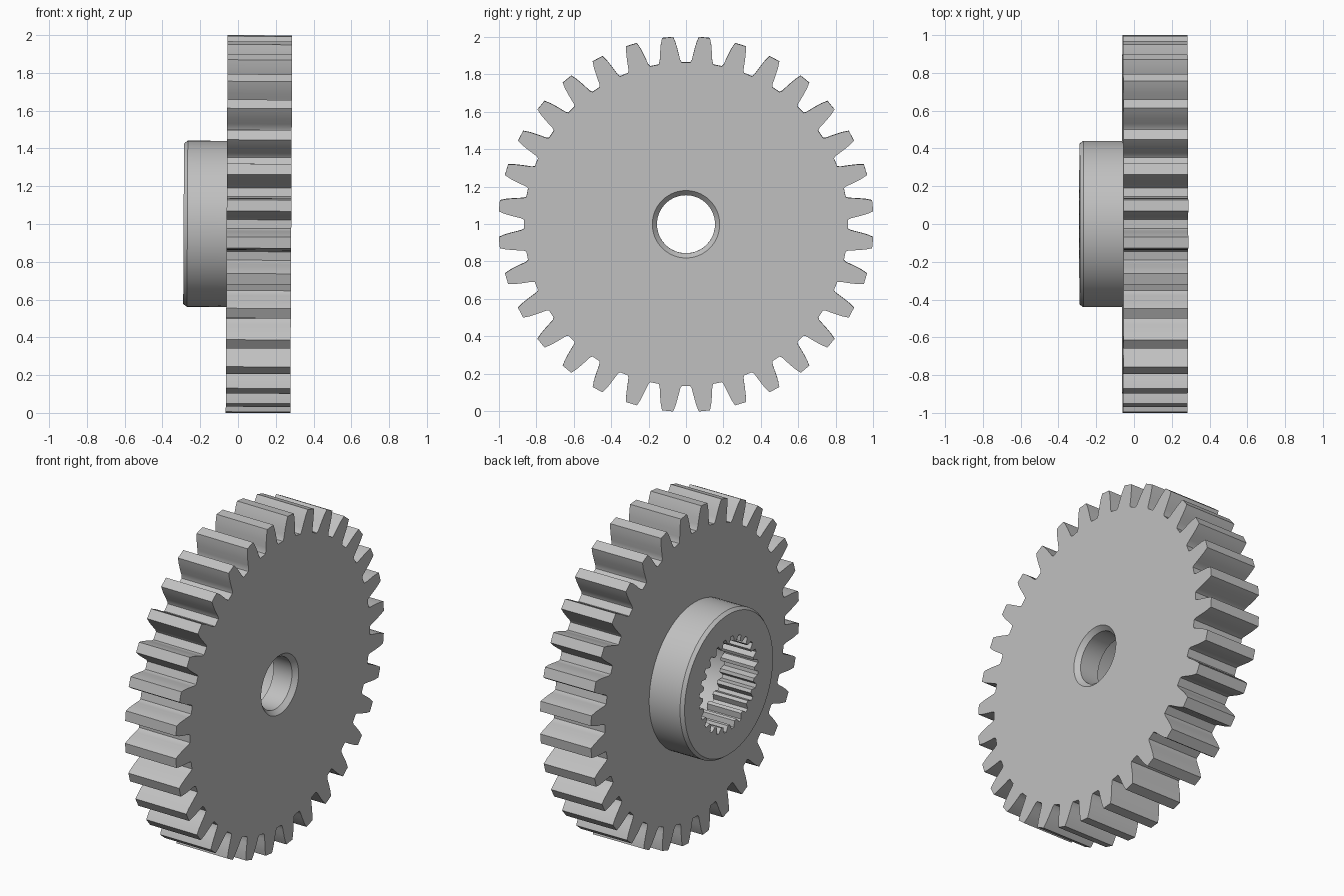
import bpy
import bmesh
from math import cos, sin, tau, radians

cube = bpy.data.objects.get("Cube")
if cube:
    bpy.data.objects.remove(cube, do_unlink=True)

steel = bpy.data.materials.new("plain grey steel")
steel.use_nodes = True
grey = (0.53, 0.53, 0.53, 1)
steel.diffuse_color = grey
steel.node_tree.nodes["Principled BSDF"].inputs["Base Color"].default_value = grey

SEGMENTS = 72


def circle(radius):
    return [(radius, tau * i / SEGMENTS) for i in range(SEGMENTS)]


def toothed(count, flank, phase=0.5):
    """Closed polar outline; flank lists (radius, half angle in degrees) from root to tip."""
    outline = []
    for i in range(count):
        mid = tau * (i + phase) / count
        outline += [(r, mid - radians(a)) for r, a in flank]
        outline += [(r, mid + radians(a)) for r, a in reversed(flank)]
    return outline


def turned_part(name, rings):
    """Solid around the x axis; rings of (x, outline) join in a closed cycle."""
    bm = bmesh.new()
    loops = []
    for x, outline in rings:
        verts = [bm.verts.new((x, r * sin(a), r * cos(a))) for r, a in outline]
        n = len(verts)
        edges = [bm.edges.new((verts[i], verts[(i + 1) % n])) for i in range(n)]
        loops.append((verts, edges))
    for (va, ea), (vb, eb) in zip(loops, loops[1:] + loops[:1]):
        n = len(va)
        if n == len(vb):
            for i in range(n):
                j = (i + 1) % n
                bm.faces.new((va[i], va[j], vb[j], vb[i]))
        else:
            # flat ring between two different outlines
            bmesh.ops.triangle_fill(bm, use_beauty=True, edges=ea + eb, normal=(1, 0, 0))
    bmesh.ops.recalc_face_normals(bm, faces=bm.faces)
    mesh = bpy.data.meshes.new(name)
    bm.to_mesh(mesh)
    bm.free()
    mesh.materials.append(steel)
    part = bpy.data.objects.new(name, mesh)
    bpy.context.collection.objects.link(part)
    part.location.z = 1
    part.rotation_euler.y = 0.005
    bpy.ops.object.select_all(action="DESELECT")
    part.select_set(True)
    bpy.context.view_layer.objects.active = part
    bpy.ops.object.shade_smooth_by_angle(angle=radians(25))
    return part


# Wheel: outer teeth, chamfered bore, wider relief behind the bore
teeth = toothed(32, [(0.865, 4.1), (0.878, 3.6), (0.9, 3.3), (0.935, 2.85),
                     (0.97, 2.35), (1.0023, 1.7)])
turned_part("gear_wheel", [
    (-0.06, teeth), (0.282, teeth),
    (0.282, circle(0.18)), (0.255, circle(0.155)),
    (0.13, circle(0.155)), (0.13, circle(0.29)),
    (-0.06, circle(0.29)),
])

# Hub: chamfered collar with an internal spline
spline = toothed(24, [(0.248, 5.2), (0.282, 2.2)])
turned_part("splined_hub", [
    (-0.06, circle(0.44)), (-0.268, circle(0.44)), (-0.288, circle(0.425)),
    (-0.288, spline), (-0.06, spline),
])
